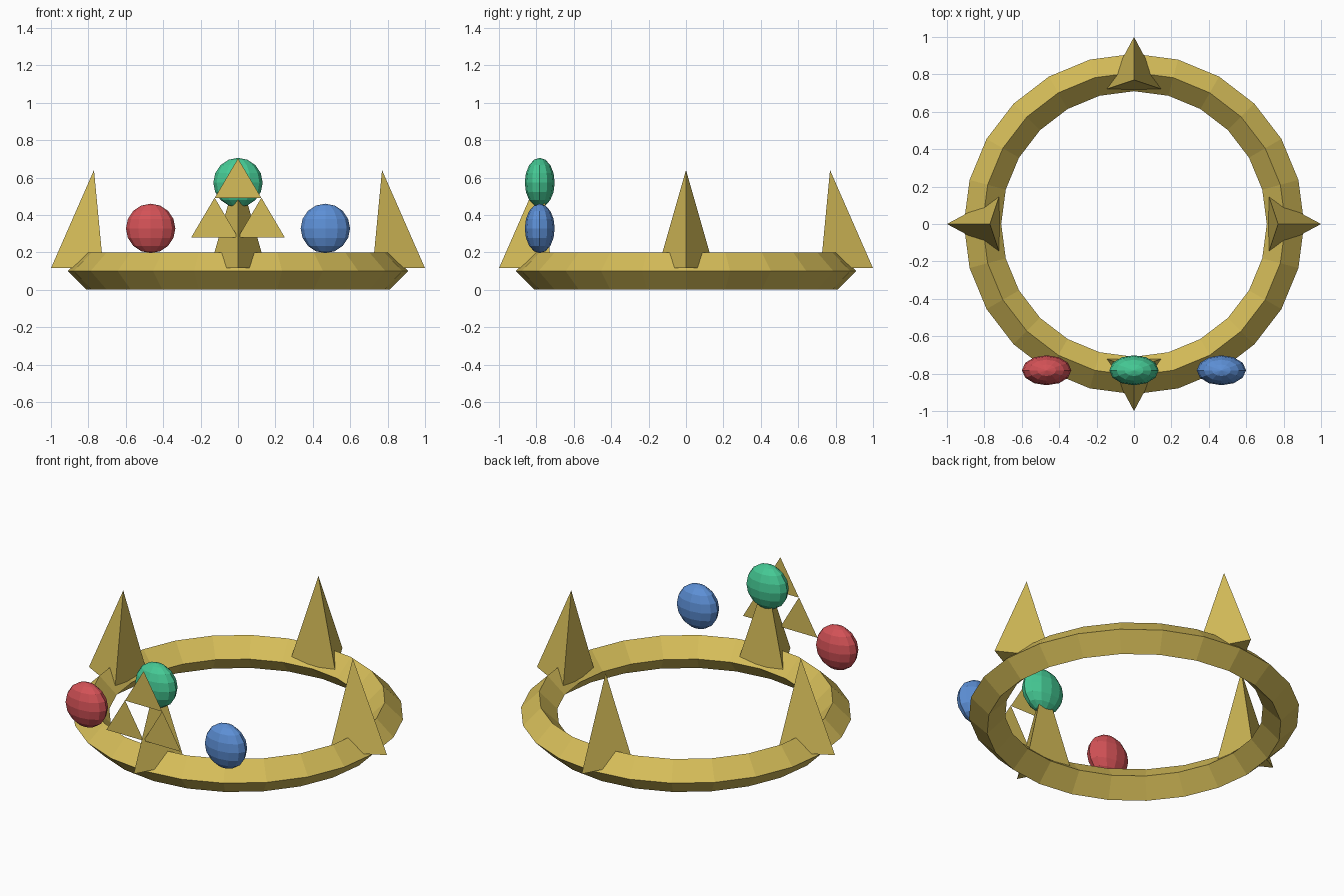
import bpy
import bmesh
import math
from mathutils import Matrix

if "Cube" in bpy.data.objects:
    bpy.data.objects.remove(bpy.data.objects["Cube"])


def material(name, rgb):
    m = bpy.data.materials.new(name)
    m.diffuse_color = (*rgb, 1.0)
    m.use_nodes = True
    m.node_tree.nodes["Principled BSDF"].inputs["Base Color"].default_value = m.diffuse_color
    return m


gold = material("gold", (0.67, 0.51, 0.10))
red = material("red", (0.66, 0.085, 0.095))
blue = material("blue", (0.11, 0.28, 0.68))
green = material("green", (0.06, 0.59, 0.30))


def add_object(name, bm, mat):
    mesh = bpy.data.meshes.new(name)
    bm.to_mesh(mesh)
    bm.free()
    mesh.materials.append(mat)
    obj = bpy.data.objects.new(name, mesh)
    bpy.context.collection.objects.link(obj)
    return obj


# Crown band: diamond section swept round in 24 steps
bpy.ops.mesh.primitive_torus_add(major_segments=24, minor_segments=4,
                                 major_radius=0.81, minor_radius=0.10,
                                 location=(0, 0, 0.10))
band = bpy.context.object
band.name = "band"
band.data.materials.append(gold)
for p in band.data.polygons:
    p.use_smooth = False

# Four leaning three-sided spikes
for name, deg in (("right", 0), ("back", 90), ("left", 180), ("front", 270)):
    bm = bmesh.new()
    outer, side_a, side_b, tip = [bm.verts.new(c) for c in (
        (1.0, 0, 0.115), (0.72, 0.15, 0.115), (0.72, -0.15, 0.115), (0.77, 0, 0.64))]
    for f in ((outer, side_b, side_a), (outer, side_a, tip),
              (side_a, side_b, tip), (side_b, outer, tip)):
        bm.faces.new(f)
    bmesh.ops.rotate(bm, verts=bm.verts, matrix=Matrix.Rotation(math.radians(deg), 3, 'Z'))
    add_object(name + "_spike", bm, gold)

# Flat emblem of three stacked triangles
bm = bmesh.new()
for cx, z in ((0, 0.49), (-0.125, 0.28), (0.125, 0.28)):
    bm.faces.new([bm.verts.new(c) for c in (
        (cx - 0.125, -0.904, z), (cx + 0.125, -0.904, z), (cx, -0.904, z + 0.212))])
add_object("triangle_emblem", bm, gold)

# Flattened faceted gems
for name, x, z, mat in (("red_gem", -0.467, 0.328, red),
                        ("blue_gem", 0.467, 0.328, blue),
                        ("green_gem", 0, 0.573, green)):
    bm = bmesh.new()
    bmesh.ops.create_uvsphere(bm, u_segments=12, v_segments=8, radius=1.0)
    bmesh.ops.scale(bm, verts=bm.verts, vec=(0.132, 0.08, 0.132))
    bmesh.ops.translate(bm, verts=bm.verts, vec=(x, -0.782, z))
    add_object(name, bm, mat)
